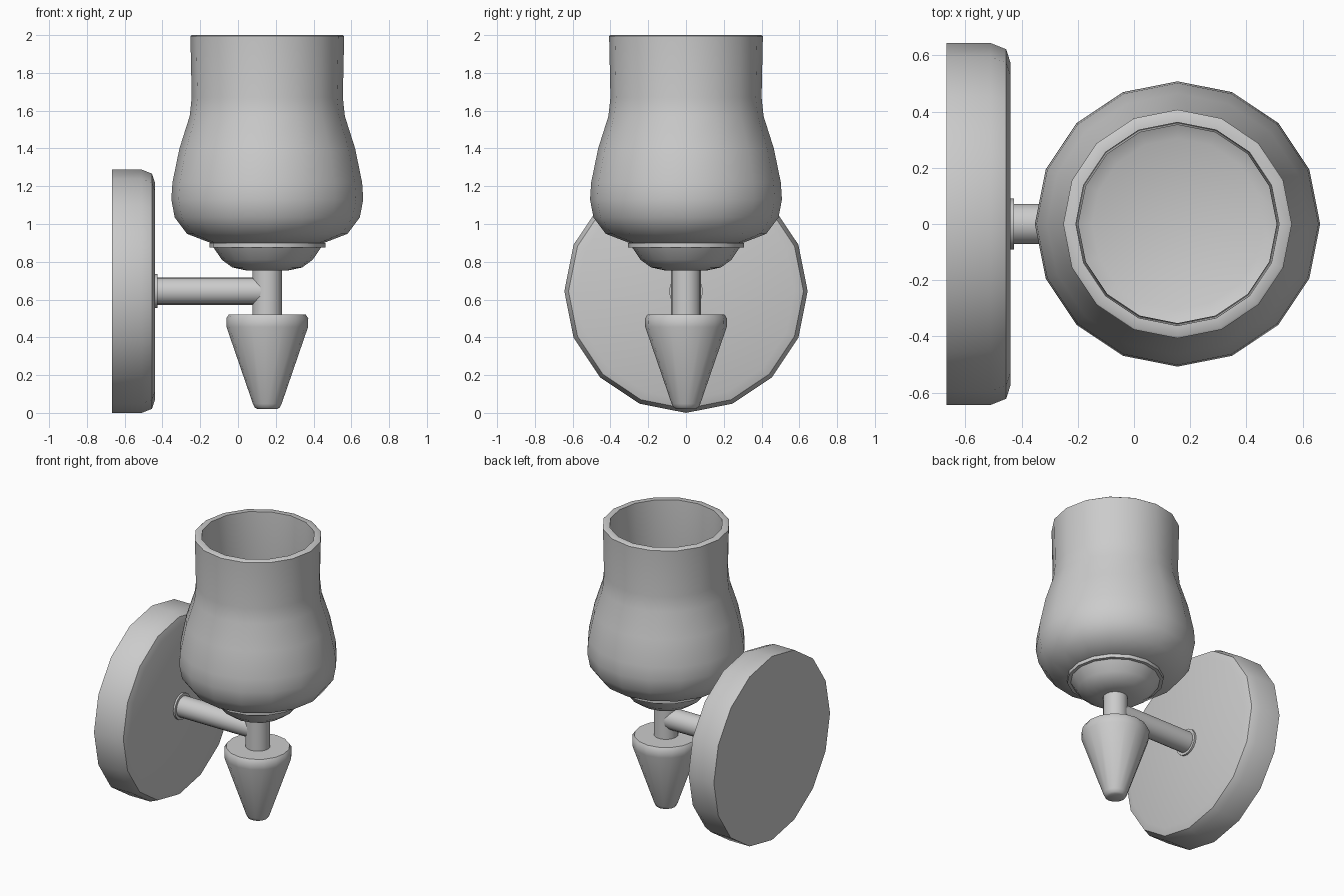
import bpy, bmesh, math

if "Cube" in bpy.data.objects:
    bpy.data.objects.remove(bpy.data.objects["Cube"])

SIDES = 16
CX = 0.155      # axis of the lamp
CZ = 0.644      # axis of the wall plate and arm


def lathe(name, profile, location=(0, 0, 0), along_x=False):
    """Revolve (radius, height) points; radius 0 closes to a single point."""
    bm = bmesh.new()
    rings = []
    for r, h in profile:
        if r == 0:
            rings.append([bm.verts.new((0, 0, h))] * SIDES)
        else:
            rings.append([bm.verts.new((r * math.cos(2 * math.pi * i / SIDES),
                                        r * math.sin(2 * math.pi * i / SIDES), h))
                          for i in range(SIDES)])
    for a, b in zip(rings, rings[1:]):
        for i in range(SIDES):
            j = (i + 1) % SIDES
            corners = list(dict.fromkeys((a[i], a[j], b[j], b[i])))
            bm.faces.new(corners)
    bmesh.ops.recalc_face_normals(bm, faces=bm.faces)
    mesh = bpy.data.meshes.new(name)
    bm.to_mesh(mesh)
    bm.free()
    obj = bpy.data.objects.new(name, mesh)
    bpy.context.collection.objects.link(obj)
    obj.location = location
    if along_x:
        obj.rotation_euler = (0, math.pi / 2, 0)
    bpy.ops.object.select_all(action='DESELECT')
    obj.select_set(True)
    bpy.context.view_layer.objects.active = obj
    bpy.ops.object.shade_smooth_by_angle(angle=math.radians(50))
    return obj


# Round wall plate with a rounded front edge
lathe("wall_plate", [(0, -0.667), (0.644, -0.667), (0.644, -0.51), (0.622, -0.455),
                     (0.575, -0.44), (0, -0.44)], (0, 0, CZ), True)

# Small collar and horizontal arm
lathe("arm_collar", [(0, -0.445), (0.09, -0.445), (0.09, -0.427), (0, -0.427)],
      (0, 0, CZ), True)
lathe("arm", [(0, -0.44), (0.072, -0.44), (0.072, CX), (0, CX)], (0, 0, CZ), True)

# Vertical stem
lathe("stem", [(0, 0.51), (0.079, 0.51), (0.079, 0.765), (0, 0.765)], (CX, 0, 0))

# Tapered finial
lathe("finial", [(0, 0.02), (0.05, 0.02), (0.066, 0.028), (0.076, 0.048),
                 (0.216, 0.455), (0.217, 0.5), (0.203, 0.522), (0, 0.522)], (CX, 0, 0))

# Dish holding the shade, with a thin lip
lathe("shade_dish", [(0, 0.752), (0.11, 0.754), (0.185, 0.77), (0.24, 0.81),
                     (0.285, 0.876), (0.307, 0.876), (0.307, 0.9), (0, 0.9)], (CX, 0, 0))

# Hollow tulip shade: outer wall up, rim, inner wall down to the floor
lathe("shade", [(0, 0.898), (0.295, 0.898), (0.425, 0.948), (0.49, 1.035),
                (0.508, 1.13), (0.502, 1.22), (0.465, 1.4), (0.411, 1.57),
                (0.4, 1.67), (0.407, 1.995), (0.4, 2.0),
                (0.362, 2.0), (0.353, 1.66), (0.364, 1.56), (0.42, 1.39),
                (0.456, 1.21), (0.462, 1.13), (0.446, 1.055), (0.398, 0.988),
                (0.305, 0.945), (0, 0.945)], (CX, 0, 0))
